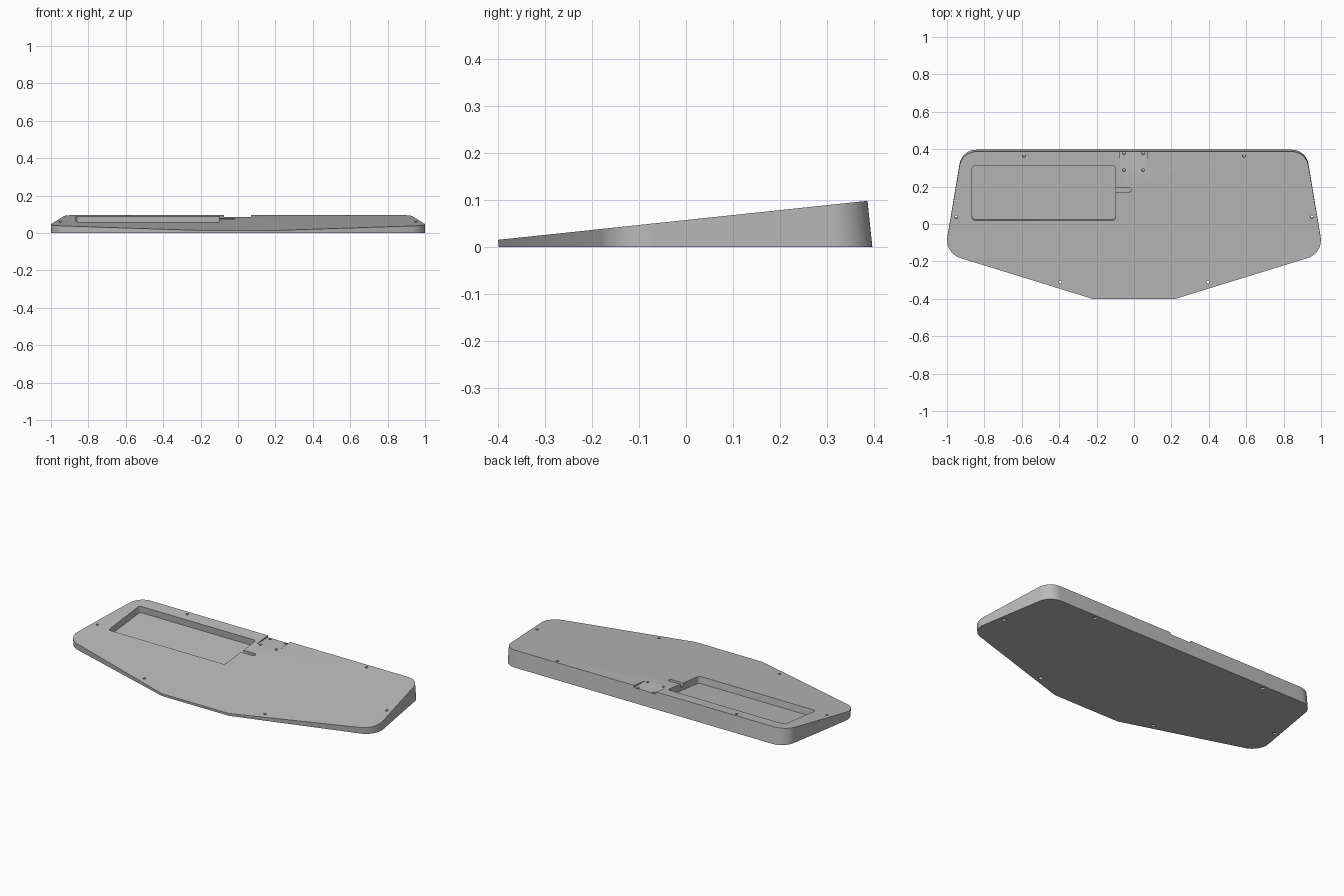
import bpy, bmesh, math
from mathutils import Vector

if "Cube" in bpy.data.objects:
    bpy.data.objects.remove(bpy.data.objects["Cube"])

SLOPE = 0.1055
TILT = math.atan(SLOPE)
N = Vector((0, -math.sin(TILT), math.cos(TILT)))   # normal of the sloped top


def top_z(y):
    return 0.015 + (y + 0.398) * SLOPE


def rounded(corners, steps=10):
    """Counter-clockwise outline from (x, y, radius) corners."""
    out = []
    for i, (x, y, r) in enumerate(corners):
        p = Vector((x, y))
        if r == 0:
            out.append(p)
            continue
        a = (Vector(corners[i - 1][:2]) - p).normalized()
        b = (Vector(corners[(i + 1) % len(corners)][:2]) - p).normalized()
        half = a.angle(b) / 2
        centre = p + (a + b).normalized() * (r / math.sin(half))
        start = p + a * (r / math.tan(half)) - centre
        sweep = math.pi - 2 * half
        for k in range(steps + 1):
            t = sweep * k / steps
            c, s = math.cos(t), math.sin(t)
            out.append(centre + Vector((start.x * c - start.y * s,
                                        start.x * s + start.y * c)))
    return out


def prism(name, low, high):
    """Closed solid between two matching loops of points."""
    bm = bmesh.new()
    lo = [bm.verts.new(p) for p in low]
    hi = [bm.verts.new(p) for p in high]
    bm.faces.new(lo[::-1])
    bm.faces.new(hi)
    for i in range(len(lo)):
        j = (i + 1) % len(lo)
        bm.faces.new((lo[i], lo[j], hi[j], hi[i]))
    bmesh.ops.recalc_face_normals(bm, faces=bm.faces)
    me = bpy.data.meshes.new(name)
    bm.to_mesh(me)
    bm.free()
    ob = bpy.data.objects.new(name, me)
    bpy.context.collection.objects.link(ob)
    return ob


def cut(outline, depth, above=0.03):
    """Cut an outline drawn on the sloped top, along the top's normal."""
    pts = [Vector((p[0], p[1], top_z(p[1]))) for p in outline]
    subtract(prism("cutter", [p - N * depth for p in pts],
                   [p + N * above for p in pts]))


def subtract(cutter):
    cutter.hide_render = True
    mod = body.modifiers.new("cut", 'BOOLEAN')
    mod.operation, mod.solver, mod.object = 'DIFFERENCE', 'EXACT', cutter
    bpy.context.view_layer.objects.active = body
    bpy.ops.object.modifier_apply(modifier=mod.name)
    bpy.data.objects.remove(cutter)


def circle(x, y, r, n=16):
    return [(x + r * math.cos(math.tau * k / n), y + r * math.sin(math.tau * k / n))
            for k in range(n)]


# wedge-shaped case body, walls square to the sloped top
half = [(0.22, -0.399, 0), (1.012, -0.152, 0.1), (0.92, 0.397, 0.09)]
outline = rounded(half + [(-x, y, r) for x, y, r in reversed(half)], 14)
base = [Vector((p.x, p.y, 0)) for p in outline]
body = prism("case_body", base,
             [p + N * (top_z(p.y) / (N.z - SLOPE * N.y)) for p in base])

# large pocket and its cable slot
cut(rounded([(-0.865, 0.02, 0.015), (-0.10, 0.02, 0.015),
             (-0.10, 0.312, 0.015), (-0.865, 0.312, 0.015)], 5), 0.04)
cut(rounded([(-0.12, 0.17, 0), (-0.015, 0.17, 0.011),
             (-0.015, 0.194, 0.011), (-0.12, 0.194, 0)], 5), 0.02)

# level mounting step at the back edge
step = [(-0.075, 0.268), (0.07, 0.268), (0.07, 0.5), (-0.075, 0.5)]
subtract(prism("cutter", [(x, y, 0.086) for x, y in step],
               [(x, y, 0.2) for x, y in step]))
for x in (-0.054, 0.049):
    for y in (0.288, 0.377):
        cut(circle(x, y, 0.008), 0.035)

# through screw holes, widened underneath
for x, y in [(0.588, 0.364), (0.95, 0.038), (0.395, -0.312)]:
    for s in (-1, 1):
        cut(circle(s * x, y, 0.008), 0.15)
        yb = y + top_z(y) * math.tan(TILT)
        ring = circle(s * x, yb, 0.012)
        subtract(prism("cutter", [(a, b, -0.02) for a, b in ring],
                       [(a, b, 0.01) for a, b in ring]))

grey = bpy.data.materials.new("plain grey")
grey.diffuse_color = (0.5, 0.5, 0.5, 1)
grey.use_nodes = True
grey.node_tree.nodes["Principled BSDF"].inputs["Base Color"].default_value = grey.diffuse_color
body.data.materials.clear()
body.data.materials.append(grey)
for f in body.data.polygons:
    f.material_index = 0

bpy.ops.object.select_all(action='DESELECT')
body.select_set(True)
bpy.context.view_layer.objects.active = body
bpy.ops.object.shade_smooth_by_angle(angle=math.radians(30))
